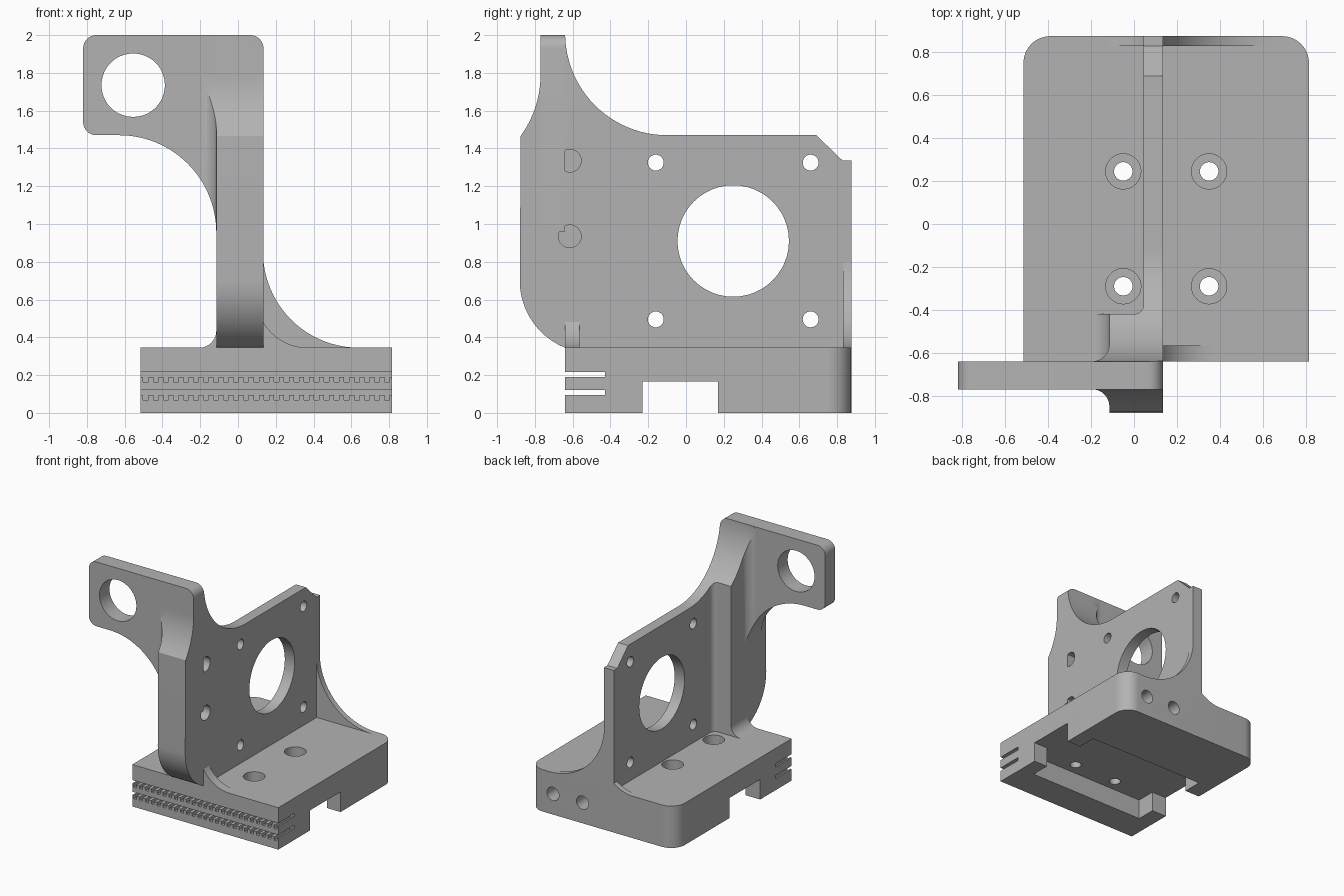
import bpy, bmesh
from math import sin, cos, asin, pi, radians, copysign

cube = bpy.data.objects.get("Cube")
if cube:
    bpy.data.objects.remove(cube, do_unlink=True)

grey = bpy.data.materials.new("plain grey")
grey.use_nodes = True
COLOUR = (0.45, 0.45, 0.45, 1)
grey.diffuse_color = COLOUR
grey.node_tree.nodes["Principled BSDF"].inputs["Base Color"].default_value = COLOUR


# ---- outline helpers (2D point lists) ----
def arc(u, v, r, start, end, steps=16):
    return [(u + r * cos(radians(start + (end - start) * i / steps)),
             v + r * sin(radians(start + (end - start) * i / steps)))
            for i in range(steps + 1)]


def rect(u0, u1, v0, v1):
    return [(u0, v0), (u1, v0), (u1, v1), (u0, v1)]


def circle(u, v, r):
    return arc(u, v, r, 0, 360, 48)[:-1]


def web(u, v, du, dv, steps=20):
    """Corner at (u, v) filled by a hollow arc that meets the floor tangentially."""
    r = (du * du + dv * dv) / (2 * abs(dv))
    full = asin(min(1, abs(du) / r))
    pts = [(u, v)]
    for i in range(steps + 1):
        a = full * (1 - i / steps)
        pts.append((u + du - copysign(r * sin(a), du),
                    v + copysign(r - r * cos(a), dv)))
    return pts


# ---- solid helpers ----
def prism(bm, outline, axis, lo, hi):
    def place(u, v):
        return {"x": (lo, u, v), "y": (u, lo, v), "z": (u, v, lo)}[axis]
    face = bm.faces.new([bm.verts.new(place(u, v)) for u, v in outline])
    new = bmesh.ops.extrude_face_region(bm, geom=[face])["geom"]
    shift = [hi - lo if a == axis else 0 for a in "xyz"]
    bmesh.ops.translate(bm, vec=shift,
                        verts=[g for g in new if isinstance(g, bmesh.types.BMVert)])


def solid(name, *prisms):
    bm = bmesh.new()
    for p in prisms:
        prism(bm, *p)
    bmesh.ops.recalc_face_normals(bm, faces=bm.faces[:])
    mesh = bpy.data.meshes.new(name)
    bm.to_mesh(mesh)
    bm.free()
    mesh.materials.append(grey)
    obj = bpy.data.objects.new(name, mesh)
    bpy.context.scene.collection.objects.link(obj)
    return obj


def combine(obj, operation, *prisms):
    tool = solid("cutter", *prisms)
    tool.hide_render = True
    mod = obj.modifiers.new("shape", "BOOLEAN")
    mod.operation, mod.object, mod.solver = operation, tool, "EXACT"
    bpy.context.view_layer.update()
    graph = bpy.context.evaluated_depsgraph_get()
    mesh = bpy.data.meshes.new_from_object(obj.evaluated_get(graph))
    obj.modifiers.clear()
    obj.data = mesh
    bpy.data.objects.remove(tool, do_unlink=True)


TOP = 0.345                                # upper face of the base
LEFT, RIGHT, FRONT, BACK = -0.515, 0.815, -0.64, 0.875

# ---- base block with rounded back corners ----
R = 0.125
base = solid("base", ([(LEFT, FRONT), (RIGHT, FRONT)]
                      + arc(RIGHT - R, BACK - R, R, 0, 90)
                      + arc(LEFT + R, BACK - R, R, 90, 180), "z", 0, TOP))
# channel under the base, with a wider pocket between its ends
combine(base, "DIFFERENCE", (rect(-0.23, 0.17, -0.1, 0.165), "x", -1, 1))
combine(base, "DIFFERENCE", (rect(-0.38, 0.69, -0.39, 0.33), "z", -0.1, 0.165))
# counterbored screw holes
spots = [(x, y) for x in (-0.05, 0.35) for y in (-0.29, 0.245)]
combine(base, "DIFFERENCE", *[(circle(x, y, 0.043), "z", 0.1, 0.5) for x, y in spots])
combine(base, "DIFFERENCE", *[(circle(x, y, 0.082), "z", 0.25, 0.5) for x, y in spots])
# screw holes in the back face
combine(base, "DIFFERENCE", *[(circle(x, 0.17, 0.055), "y", 0.5, 1) for x in (0.33, 0.6)])


# toothed belt slots in the front face
def belt_slot(z0, z1, depth):
    pitch = (RIGHT - LEFT) / 25
    pts = [(LEFT - 0.1, z1), (LEFT - 0.1, z0)]
    for i in range(25):
        x = LEFT + pitch * (i + 0.5)
        a, b = x - pitch / 4, x + pitch / 4
        pts += [(a, z0), (a, z0 - depth), (b, z0 - depth), (b, z0)]
    return pts + [(RIGHT + 0.1, z0), (RIGHT + 0.1, z1)]


combine(base, "DIFFERENCE", *[(belt_slot(z, z + 0.027, 0.027), "y", FRONT - 0.1, -0.43)
                              for z in (0.094, 0.19)])

# ---- upright: side outline, thick at the front, thin behind ----
side = ([(-0.64, TOP), (BACK, TOP), (BACK, 1.335), (0.83, 1.335), (0.69, 1.47)]
        + arc(-0.10, 2.01, 0.54, 270, 180, 24)
        + [(-0.64, 2), (-0.77, 2)]
        + arc(-1.32, 1.79, 0.55, 0, -36, 12)
        + arc(-0.4975, 0.70, 0.3825, 180, 248, 20)[:-1])
X0, X1, PLATE = -0.115, 0.135, 0.045
upright = solid("upright_plate", (side, "x", X0, X1))
combine(upright, "DIFFERENCE",
        ([(-0.5, -0.42)] + arc(0.0, -0.375, PLATE, -90, 0, 8)
         + [(PLATE, 1), (-0.5, 1)], "z", 0, 2.5))
combine(upright, "INTERSECT",
        ([(-1, 0), (X1, 0)] + arc(X1 - 0.07, 1.93, 0.07, 0, 90, 8) + [(-1, 2)], "y", -1, 1))
# motor opening, its four screws, and two blind holes
combine(upright, "DIFFERENCE", (circle(0.25, 0.91, 0.295), "x", -0.5, 0.5),
        *[(circle(y, z, 0.042), "x", -0.5, 0.5)
          for y in (-0.16, 0.66) for z in (0.495, 1.325)],
        *[(circle(-0.615, z, 0.06), "x", -0.02, 0.5) for z in (0.935, 1.335)])

# ---- ear with round opening ----
ear_shape = ([(X1, 0.96)] + arc(X1 - 0.07, 1.93, 0.07, 0, 90, 8)
             + arc(-0.75, 1.93, 0.07, 90, 180, 8)
             + arc(-0.75, 1.54, 0.07, 180, 270, 8)
             + arc(-0.63, 0.955, 0.515, 90, 1, 28))
ear = solid("ear", (ear_shape, "y", -0.77, -0.64))
combine(ear, "DIFFERENCE", (circle(-0.555, 1.735, 0.168), "y", -1, 0))

# ---- hollow fillets joining ear and upright, front and back ----
for name, y, dy in (("ear_fillet_front", -0.77, -0.105), ("ear_fillet_back", -0.64, 0.08)):
    fillet = solid(name, (web(X0, y, -0.08, dy) if dy > 0 else
                          web(X0, y, -0.08, -0.08)
                          + [], "z", 0.9, 1.99))
    combine(fillet, "INTERSECT", (ear_shape, "y", -1, 0))
    combine(fillet, "INTERSECT", (side, "x", -1, 1))

# ---- webs and fillet between upright and base ----
solid("base_fillet", (web(X0, TOP, -0.09, 0.09), "y", FRONT, -0.42))
solid("back_web_left", (web(X1, TOP, 0.505, 0.455), "y", 0.83, BACK))
solid("back_web_right", (web(PLATE, TOP, -0.175, 0.06), "y", 0.83, BACK))
solid("front_web", (web(X1, TOP, 0.235, 0.135), "y", FRONT, -0.565))

# ---- smooth curved faces, keep edges sharp ----
bpy.ops.object.select_all(action="DESELECT")
for obj in bpy.context.scene.objects:
    if obj.type == "MESH":
        obj.select_set(True)
        bpy.context.view_layer.objects.active = obj
bpy.ops.object.shade_smooth_by_angle(angle=pi / 7)
